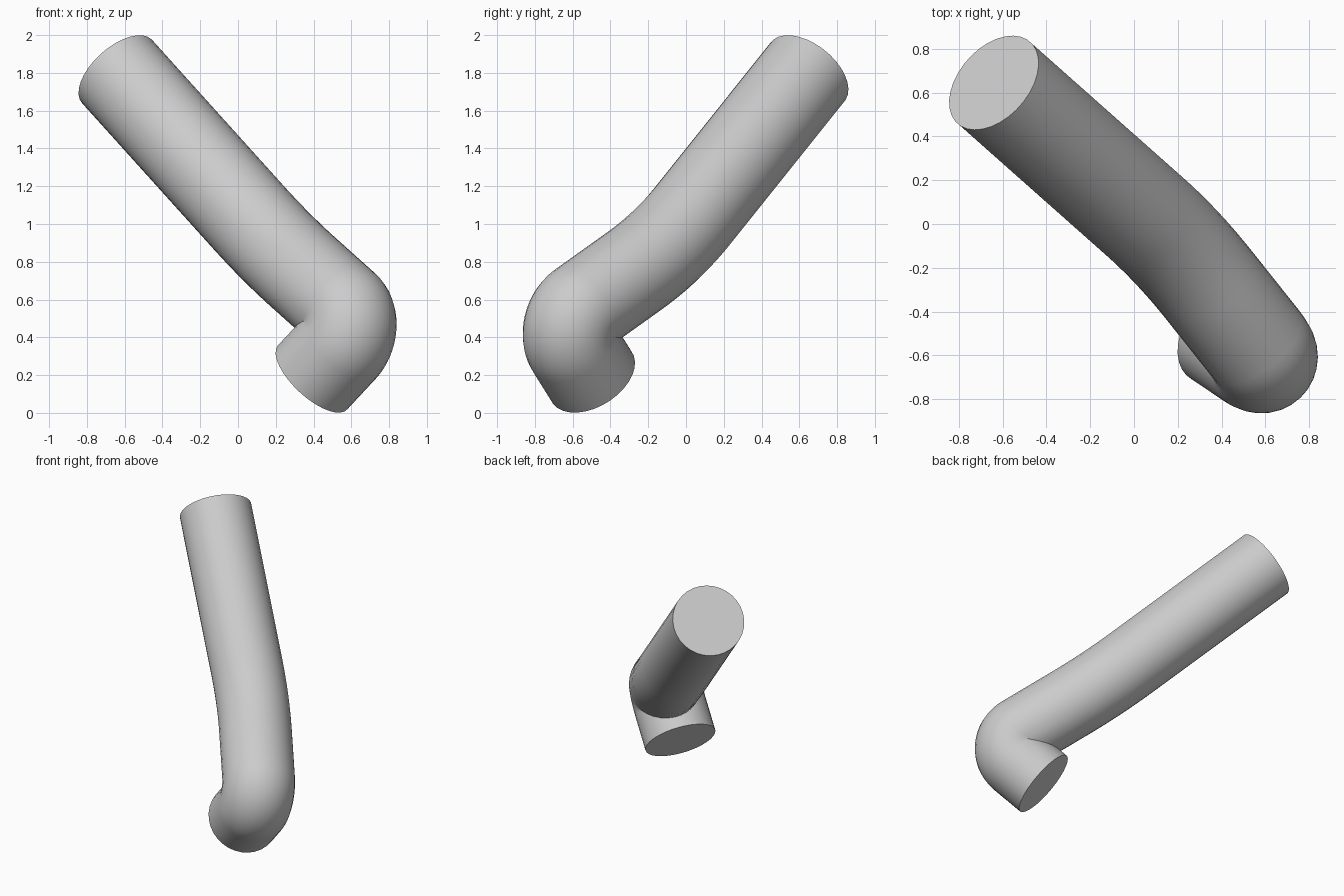
import bpy, bmesh, math
from mathutils import Vector

if "Cube" in bpy.data.objects:
    bpy.data.objects.remove(bpy.data.objects["Cube"])

RADIUS, SIDES = 0.25, 32

# centreline corners, and the tangent length of the rounding at the two bends
top = Vector((-0.64, 0.645, 1.807))
elbow = Vector((0.20, -0.10, 0.875))
corner = Vector((0.655, -0.672, 0.467))
foot = Vector((0.395, -0.497, 0.188))


def fillet(a, b, c, d, steps):
    """Circular arc that rounds the corner b between a and c."""
    u, v = (a - b).normalized(), (c - b).normalized()
    half = u.angle(v) / 2
    r = d * math.tan(half)
    bis = (u + v).normalized()
    centre = b + bis * (d / math.cos(half))
    p, side = -bis, (v - u).normalized()
    sweep = math.pi / 2 - half
    arc = []
    for i in range(steps + 1):
        t = -sweep + 2 * sweep * i / steps
        w = p * math.cos(t) + side * math.sin(t)
        tangent = side * math.cos(t) - p * math.sin(t)
        arc.append((centre + w * r, tangent))
    return arc


path = [(top, (elbow - top).normalized())]
path += fillet(top, elbow, corner, 0.26, 10)
path += fillet(elbow, corner, foot, 0.18, 20)
path += [(foot, (foot - corner).normalized())]

# sweep a circle along the path, carrying its frame without twist
bm = bmesh.new()
rings = []
tan = path[0][1]
x = tan.orthogonal().normalized()
for pos, t in path:
    x = tan.rotation_difference(t) @ x
    x = (x - t * x.dot(t)).normalized()
    y = t.cross(x)
    tan = t
    rings.append([bm.verts.new(pos + RADIUS * (x * math.cos(a) + y * math.sin(a)))
                  for a in (2 * math.pi * k / SIDES for k in range(SIDES))])
for r0, r1 in zip(rings, rings[1:]):
    for k in range(SIDES):
        j = (k + 1) % SIDES
        bm.faces.new((r0[k], r0[j], r1[j], r1[k]))

# flat end caps
bm.faces.new(list(reversed(rings[0])))
bm.faces.new(rings[-1])

mesh = bpy.data.meshes.new("bent_pipe")
bm.to_mesh(mesh)
bm.free()
pipe = bpy.data.objects.new("bent_pipe", mesh)
bpy.context.collection.objects.link(pipe)
bpy.context.view_layer.objects.active = pipe
pipe.select_set(True)
bpy.ops.object.shade_smooth_by_angle(angle=math.radians(40))
